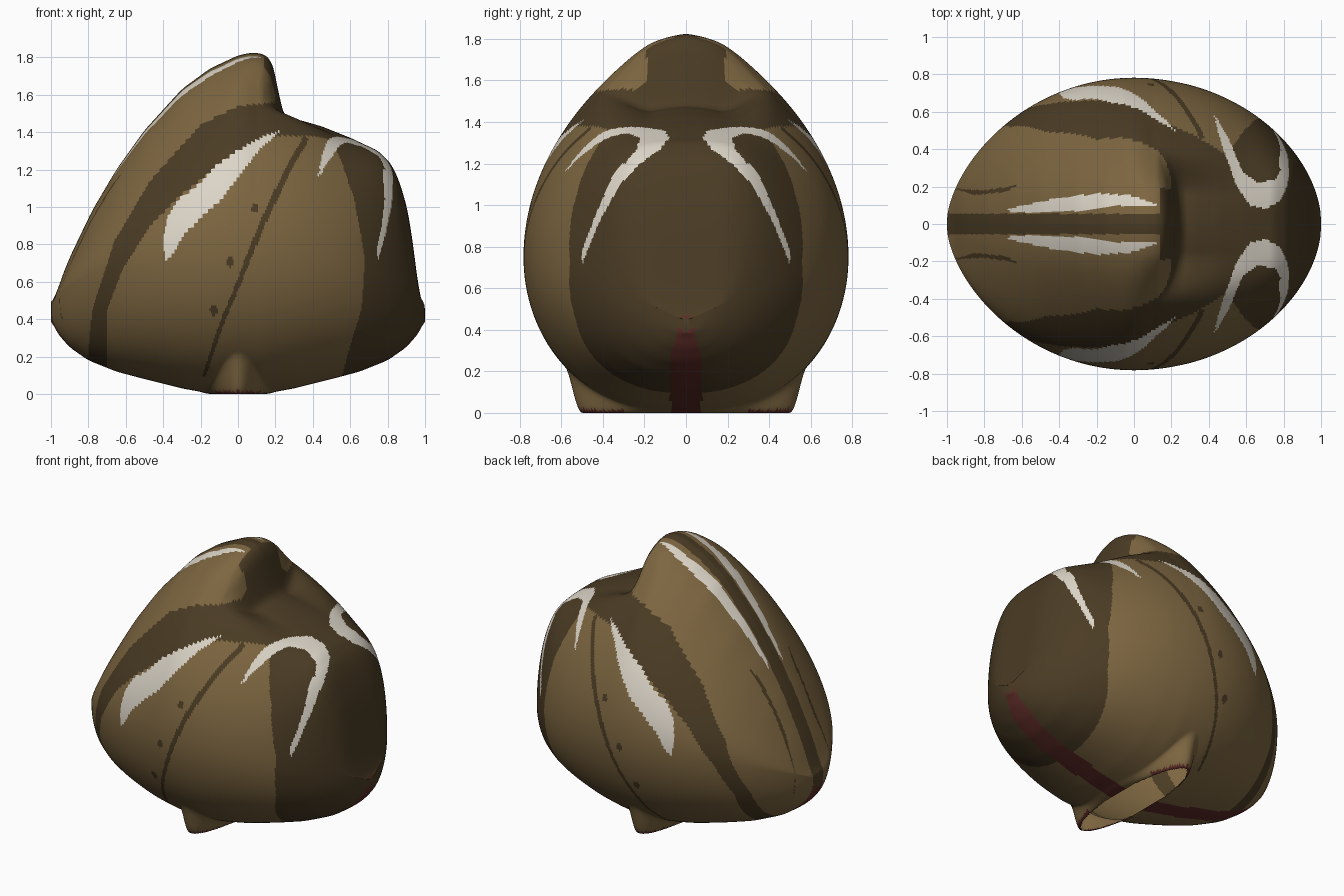
import bpy
import bmesh
import math
from mathutils import Vector

default_cube = bpy.data.objects.get("Cube")
if default_cube:
    bpy.data.objects.remove(default_cube, do_unlink=True)


def make_material(name, colour):
    material = bpy.data.materials.new(name)
    material.use_nodes = True
    rgba = (*colour, 1.0)
    material.diffuse_color = rgba
    material.node_tree.nodes["Principled BSDF"].inputs["Base Color"].default_value = rgba
    return material


TAN, DARK, CREAM, MAROON = range(4)
materials = [
    make_material("tan shell", (0.205, 0.133, 0.052)),
    make_material("dark brown bands", (0.07, 0.045, 0.018)),
    make_material("cream streaks", (0.72, 0.67, 0.58)),
    make_material("maroon keel", (0.11, 0.025, 0.02)),
]

# Ridge line and keel line of the shell, as (x, z)
ridge = [(-1, .48), (-.97, .54), (-.94, .63), (-.9, .73), (-.78, .98), (-.65, 1.2),
         (-.5, 1.41), (-.3, 1.63), (-.15, 1.74), (0, 1.81), (.07, 1.825), (.13, 1.82),
         (.175, 1.79), (.205, 1.7), (.225, 1.54), (.26, 1.475), (.33, 1.465), (.45, 1.43),
         (.6, 1.37), (.75, 1.3), (.82, 1.23), (.87, 1.12), (.92, .93), (.95, .68),
         (.975, .5), (1, .44)]
# Flank line without the beak notch
flank = ([p for p in ridge if p[0] <= 0]
         + [(.12, 1.75), (.25, 1.66), (.4, 1.55), (.55, 1.43)]
         + [p for p in ridge if p[0] > .7])
keel = [(0, 0), (.13, 0), (.2, .012), (.3, .03), (.5, .08), (.65, .12), (.8, .18),
        (.9, .25), (.97, .33), (1, .4)]

# Painted areas in side projection (x, z)
broad_band = [(.3, 1.57), (0, 1.54), (-.2, 1.44), (-.47, 1.14), (-.66, .82), (-.78, .45),
              (-.81, .1), (-.7, .1), (-.7, .45), (-.62, .66), (-.47, .9), (-.31, 1.06),
              (-.07, 1.25), (.1, 1.34), (.22, 1.38)]
end_patch = [(.2, 1.6), (.2, 1.38), (.4, 1.38), (.5, 1.36), (.55, 1.25), (.62, 1.05),
             (.68, .72), (.66, .45), (.6, .26), (.53, 0), (1.1, 0), (1.1, 1.6)]
long_streak = [(.23, 1.41), (.12, 1.37), (-.02, 1.29), (-.13, 1.21), (-.21, 1.12),
               (-.32, 1.04), (-.38, .94), (-.4, .82), (-.39, .71), (-.36, .73),
               (-.29, .85), (-.18, .96), (-.09, 1.04), (.01, 1.17), (.11, 1.3)]
arch_legs = [(.4, 1.11), (.45, 1.22), (.5, 1.3), (.7, 1.35), (.8, 1.28), (.83, 1.16),
             (.82, 1.01), (.78, .82), (.75, .72), (.74, .77), (.77, .9), (.785, 1.04),
             (.775, 1.19), (.75, 1.3), (.52, 1.3)]
thin_line = [(.36, 1.36), (.275, 1.22), (.125, .9), (.01, .61), (-.09, .37), (-.18, .1)]
spots = [(.09, .99), (-.045, .705), (-.13, .445)]

# Painted areas in plan projection (x, distance from the seam)
arch_crown = [(.42, .6), (.47, .42), (.55, .2), (.62, .1), (.7, .08), (.78, .12),
              (.84, .25), (.84, .4), (.78, .42), (.8, .32), (.76, .24), (.66, .22),
              (.58, .28), (.5, .47)]
crest_streak = [(-.68, .08), (-.45, .13), (-.2, .165), (0, .15), (.13, .1), (.1, .09),
                (-.1, .1), (-.3, .07), (-.65, .06)]
rear_streak = [(-.97, .19), (-.8, .18), (-.6, .21), (-.7, .17), (-.85, .155)]


def clamp(value):
    return max(0.0, min(1.0, value))


def ease(value):
    t = clamp(value)
    return t * t * (3 - 2 * t)


def soft_limit(t):
    return t / (1 + t ** 16) ** (1 / 16)


def lookup(profile, x):
    x = max(profile[0][0], min(profile[-1][0], x))
    for (xa, za), (xb, zb) in zip(profile, profile[1:]):
        if x <= xb:
            return za + (zb - za) * (x - xa) / (xb - xa)
    return profile[-1][1]


def smooth_lookup(profile, x, reach=0.02):
    return sum(lookup(profile, x + reach * k / 2) for k in range(-2, 3)) / 5


def inside(polygon, px, py):
    hit = False
    for (xa, ya), (xb, yb) in zip(polygon, polygon[1:] + polygon[:1]):
        if (ya > py) != (yb > py) and px < xa + (xb - xa) * (py - ya) / (yb - ya):
            hit = not hit
    return hit


def line_distance(path, px, py):
    point = Vector((px, py))
    best = 9.0
    for a, b in zip(path, path[1:]):
        a, b = Vector(a), Vector(b)
        t = clamp((point - a).dot(b - a) / (b - a).length_squared)
        best = min(best, (point - a.lerp(b, t)).length)
    return best


def foot_distance(x, y):
    return math.hypot(x / 0.13, y / 0.5)


def surface_point(x, angle):
    """Point on one valve: angle runs from the keel up to the ridge."""
    lens = max(0.0, 1 - x * x)
    width = 0.02 + 0.762 * lens ** (0.62 - 0.06 * clamp(x / 0.3))
    middle = 0.45 + 0.3 * math.sqrt(lens)
    height, reach = math.sin(angle), max(0.0, math.cos(angle))
    if height >= 0:
        # The rear crest is flat with sloping flanks, the front end is blunt
        rear = clamp((-0.05 - x) / 0.3)
        roundness = (0.8 + 0.2 * rear - 0.3 * clamp((x - 0.1) / 0.5)
                     - 0.2 * clamp((x - 0.6) / 0.25))
        y = width * reach ** (2 * roundness)
        # The beak edge sweeps back from the seam and melts into the flank
        sweep = 0.5 * y * y * clamp(1 - abs(x - 0.15) / 0.25)
        top = smooth_lookup(ridge, x + sweep)
        top += (smooth_lookup(flank, x, 0.05) - top) * ease((y - 0.15) / 0.28)
        crest = 0.97 - 0.07 * rear
        rise = soft_limit(height / crest) / soft_limit(1 / crest)
        return Vector((x, y, middle + rise * (top - middle)))
    y = width * reach ** 0.86
    bottom = smooth_lookup(keel, abs(x))
    z = middle + height * (middle - bottom)
    # Oval foot drawn down from the underside
    d = foot_distance(x, y)
    if d > 0:
        z *= ease((d - 1) * math.hypot(x, y) / d / 0.08)
    return Vector((x, y, z))


def paint(p):
    x, y, z = p
    if z < 0.015 and y > 0.3:
        return MAROON
    if z < 0.47 and y < 0.075 * clamp((0.52 - z) / 0.25):
        return MAROON
    if z > 0.7 and inside(crest_streak, x, y):
        return CREAM
    if inside(long_streak, x, z):
        return CREAM
    if inside(arch_crown, x, y) if z > 1.2 else inside(arch_legs, x, z):
        return CREAM
    if y < 0.055 or (z > 1.5 and x > 0.14 and y < 0.19):
        return DARK
    if inside(broad_band, x, z) or inside(end_patch, x, z):
        return DARK
    if z > 0.4 and inside(rear_streak, x, y):
        return DARK
    if line_distance(thin_line, x, z) < 0.008 + 0.009 * clamp(z):
        return DARK
    if any(math.hypot(x - a, (z - b) * 0.75) < 0.02 for a, b in spots):
        return DARK
    return TAN


# One valve lofted along x, open at the foot, then mirrored across the seam
RINGS, STEPS = 320, 150
bm = bmesh.new()
rows = []
for i in range(RINGS + 1):
    t = 2 * i / RINGS - 1
    x = 0.6 * t + 0.4 * math.sin(t * math.pi / 2)
    rows.append([bm.verts.new(surface_point(x, math.pi * (j / STEPS - 0.5)))
                 for j in range(STEPS + 1)])
for row in rows:
    row[0].co.y = row[-1].co.y = 0
for a, b in zip(rows, rows[1:]):
    for j in range(STEPS):
        corners = (a[j], b[j], b[j + 1], a[j + 1])
        if all(v.co.z < 0.001 and foot_distance(v.co.x, v.co.y) < 1 for v in corners):
            continue
        face = bm.faces.new(corners)
        face.material_index = paint(face.calc_center_median())
for row in (rows[0], rows[-1]):
    bm.faces.new(row).material_index = DARK
bmesh.ops.delete(bm, geom=[v for v in bm.verts if not v.link_faces], context='VERTS')
bmesh.ops.recalc_face_normals(bm, faces=bm.faces)
if sum(f.normal.y * f.calc_area() for f in bm.faces) < 0:
    bmesh.ops.reverse_faces(bm, faces=bm.faces)

mesh = bpy.data.meshes.new("shell")
bm.to_mesh(mesh)
bm.free()
for material in materials:
    mesh.materials.append(material)
shell = bpy.data.objects.new("shell", mesh)
bpy.context.collection.objects.link(shell)

bpy.ops.object.select_all(action='DESELECT')
shell.select_set(True)
bpy.context.view_layer.objects.active = shell
bpy.ops.object.shade_smooth_by_angle(angle=math.radians(50))
mirror = shell.modifiers.new("second valve", 'MIRROR')
mirror.use_axis = (False, True, False)
mirror.merge_threshold = 0.0005
